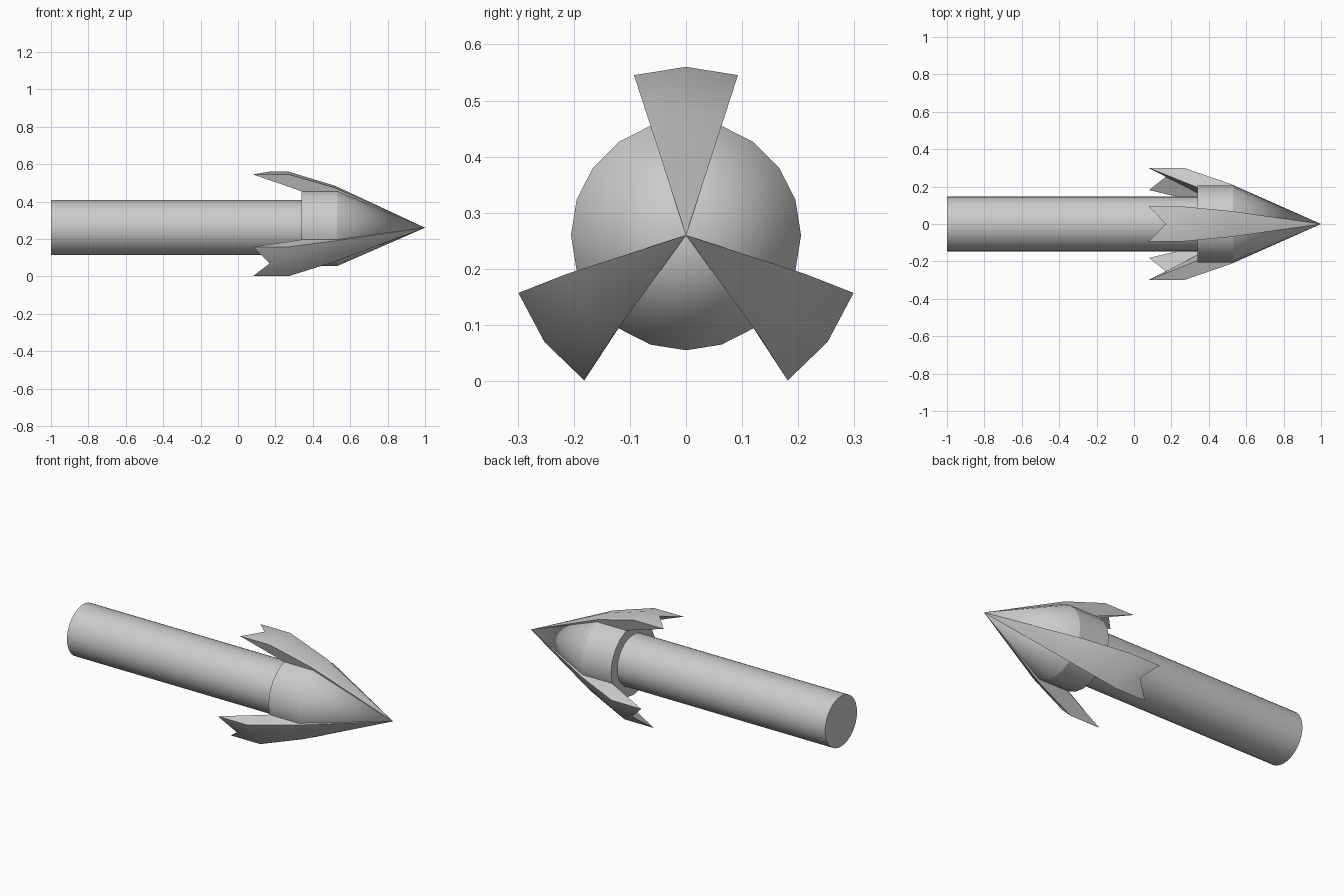
import bpy, bmesh
from math import cos, sin, tau, radians

if "Cube" in bpy.data.objects:
    bpy.data.objects.remove(bpy.data.objects["Cube"])

AXIS_Z = 0.26
TIP = 1.0


def point(x, r, a):
    """Point at distance r and angle a (degrees) around the long axis."""
    return (x, r * cos(radians(a)), AXIS_Z + r * sin(radians(a)))


def finish(name, bm, angle):
    bmesh.ops.remove_doubles(bm, verts=bm.verts, dist=1e-5)
    bmesh.ops.recalc_face_normals(bm, faces=bm.faces)
    mesh = bpy.data.meshes.new(name)
    bm.to_mesh(mesh)
    bm.free()
    obj = bpy.data.objects.new(name, mesh)
    bpy.context.collection.objects.link(obj)
    bpy.ops.object.select_all(action='DESELECT')
    obj.select_set(True)
    bpy.context.view_layer.objects.active = obj
    bpy.ops.object.shade_smooth_by_angle(angle=radians(angle))
    return obj


def lathe(name, profile, sides, angle):
    """Turn an (x, radius) profile around the long axis."""
    bm = bmesh.new()
    verts = [bm.verts.new((x, r, AXIS_Z)) for x, r in profile]
    edges = [bm.edges.new(pair) for pair in zip(verts, verts[1:])]
    bmesh.ops.spin(bm, geom=verts + edges, cent=(0, 0, AXIS_Z), axis=(1, 0, 0),
                   angle=tau, steps=sides, use_merge=True)
    return finish(name, bm, angle)


def barb(name, root_angle, outer_angle, r):
    """Wedge on the head that flares backwards and ends in a V notch."""
    bm = bmesh.new()
    tip = bm.verts.new((TIP, 0, AXIS_Z))
    rows = []
    for step, back in ((-18, 0.08), (0, 0.17), (18, 0.08)):
        root, out = root_angle + step, outer_angle + step
        rows.append([bm.verts.new(p) for p in (
            point(0.52, 0.224, root),   # shoulder
            point(0.27, r, out),        # widest line
            point(back, r, out),        # notched rear edge
            point(0.34, 0.205, root),   # rear rim of the head
            point(0.53, 0.205, root))])
    for a, b in zip(rows, rows[1:]):
        bm.faces.new((tip, a[0], b[0]))
        for i in range(3):
            bm.faces.new((a[i], a[i + 1], b[i + 1], b[i]))
    for row in (rows[0], rows[2]):
        # side split into a front and a rear part
        bm.faces.new((tip, row[0], row[4]))
        bm.faces.new((row[0], row[1], row[3], row[4]))
        bm.faces.new((row[1], row[2], row[3]))
    return finish(name, bm, 20)


# Shaft
lathe("shaft", [(-1, 0), (-1, 0.147), (0.34, 0.147)], 32, 30)

# Pointed head with its rear ring
lathe("head", [(0.34, 0.147), (0.34, 0.205), (0.53, 0.205), (TIP, 0)], 20, 20)

# Three barbs
barb("top_barb", 90, 90, 0.30)
barb("right_barb", -36, -37, 0.316)
barb("left_barb", 216, 217, 0.316)
